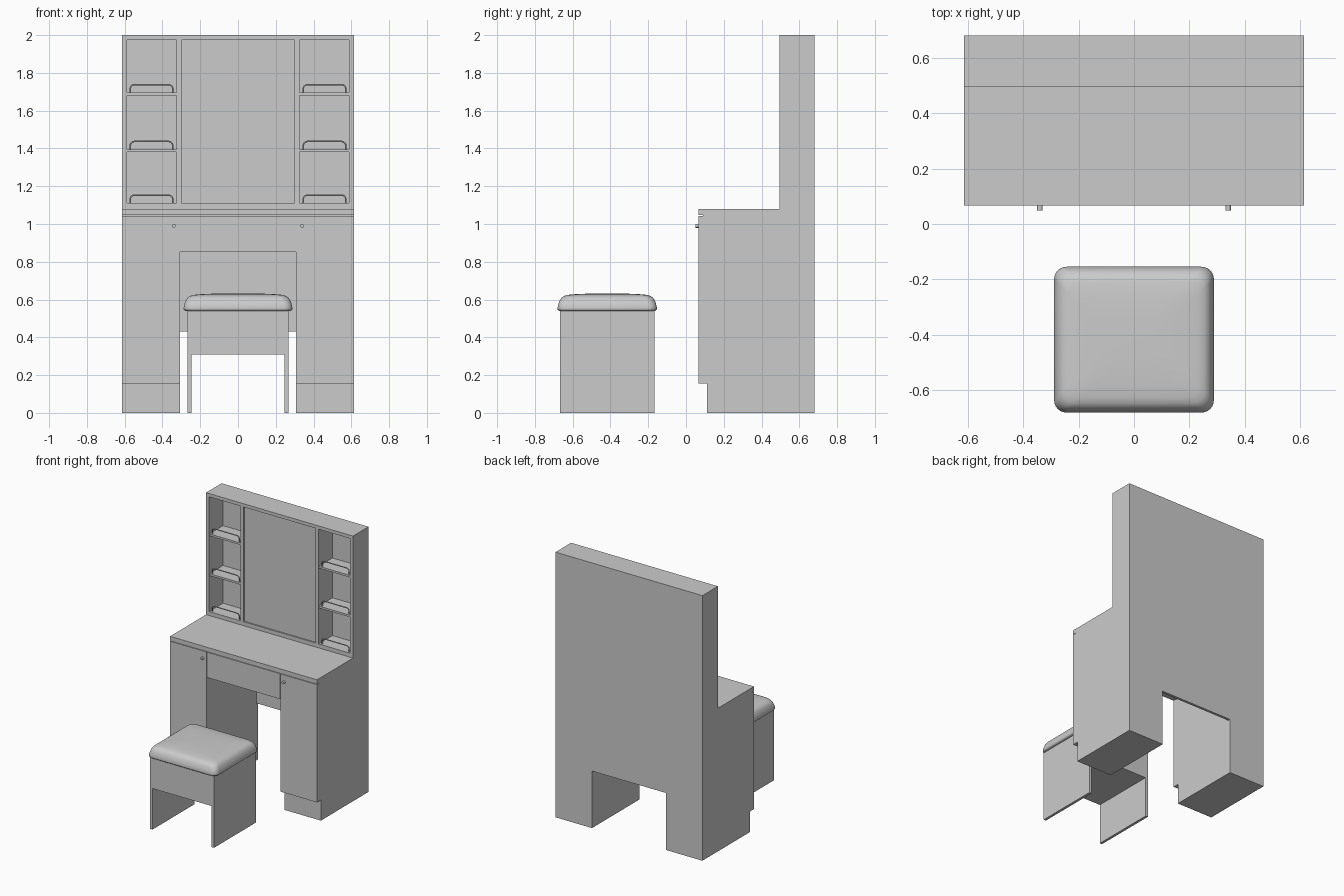
import bpy, bmesh, math
from mathutils import Matrix

if "Cube" in bpy.data.objects:
    bpy.data.objects.remove(bpy.data.objects["Cube"])

grey = bpy.data.materials.new("light grey")
grey.diffuse_color = (0.6, 0.6, 0.6, 1)
grey.use_nodes = True
grey.node_tree.nodes["Principled BSDF"].inputs["Base Color"].default_value = grey.diffuse_color


def add_object(name, bm):
    bmesh.ops.recalc_face_normals(bm, faces=bm.faces)
    me = bpy.data.meshes.new(name)
    bm.to_mesh(me)
    bm.free()
    ob = bpy.data.objects.new(name, me)
    bpy.context.collection.objects.link(ob)
    me.materials.append(grey)
    return ob


def smooth(ob, angle=35):
    bpy.ops.object.select_all(action='DESELECT')
    ob.select_set(True)
    bpy.context.view_layer.objects.active = ob
    bpy.ops.object.shade_smooth_by_angle(angle=math.radians(angle))


def box(name, x0, x1, y0, y1, z0, z1):
    bm = bmesh.new()
    bmesh.ops.create_cube(bm, size=1)
    for v in bm.verts:
        v.co = (x1 if v.co.x > 0 else x0, y1 if v.co.y > 0 else y0,
                z1 if v.co.z > 0 else z0)
    return add_object(name, bm)


def side_box(name, s, x0, x1, *yz):
    a, b = sorted((s * x0, s * x1))
    return box(name, a, b, *yz)


W, FRONT, BACK = 0.613, 0.066, 0.68      # desk half width, front and back
HUTCH = 0.495                            # front of the upper unit
DOOR = FRONT + 0.025                     # back of the door fronts

# Desk: worktop, drawer, back panel
box("worktop", -W, W, FRONT, BACK, 1.047, 1.08)
box("drawer_front", -0.306, 0.306, FRONT, DOOR, 0.852, 1.043)
box("drawer_case", -0.308, 0.308, DOOR, 0.66, 0.852, 1.047)
box("desk_back_panel", -0.308, 0.308, 0.66, BACK, 0.43, 1.047)

for s, side in ((-1, "left"), (1, "right")):
    # Cabinets with set-back plinths, doors and round knobs
    side_box(side + "_cabinet", s, 0.308, W, DOOR, BACK, 0.155, 1.047)
    side_box(side + "_plinth", s, 0.308, W, 0.112, BACK, 0, 0.155)
    side_box(side + "_door", s, 0.308, W, FRONT, DOOR, 0.155, 1.043)
    bm = bmesh.new()
    bmesh.ops.create_cone(bm, cap_ends=True, segments=20, radius1=0.01,
                          radius2=0.01, depth=0.018,
                          matrix=Matrix.Translation((s * 0.339, 0.058, 0.99))
                          @ Matrix.Rotation(math.pi / 2, 4, 'X'))
    smooth(add_object(side + "_knob", bm))

    # Upper unit: outer side, divider, shelves and guard rails
    side_box(side + "_hutch_side", s, 0.587, W, HUTCH, 0.66, 1.11, 1.975)
    side_box(side + "_divider", s, 0.30, 0.326, HUTCH, 0.66, 1.11, 1.975)
    for z in (1.395, 1.695):
        side_box(side + "_shelf", s, 0.326, 0.587, HUTCH + 0.003, 0.66, z - 0.015, z)
    for z in (1.11, 1.395, 1.695):
        r, h, xa, xb = 0.02, 0.042, 0.346, 0.570
        path = [(xa, z)]
        for cx, a0 in ((xa + r, 180), (xb - r, 90)):
            for i in range(6):
                a = math.radians(a0 - 18 * i)
                path.append((cx + r * math.cos(a), z + h - r + r * math.sin(a)))
        path.append((xb, z))
        cu = bpy.data.curves.new(side + "_guard_rail", 'CURVE')
        cu.dimensions = '3D'
        cu.bevel_depth = 0.004
        cu.bevel_resolution = 2
        sp = cu.splines.new('POLY')
        sp.points.add(len(path) - 1)
        for p, (x, pz) in zip(sp.points, path):
            p.co = (s * x, HUTCH + 0.015, pz, 1)
        cu.materials.append(grey)
        ob = bpy.data.objects.new(side + "_guard_rail", cu)
        bpy.context.collection.objects.link(ob)
        bpy.ops.object.select_all(action='DESELECT')
        ob.select_set(True)
        bpy.context.view_layer.objects.active = ob
        bpy.ops.object.convert(target='MESH')
        smooth(bpy.context.view_layer.objects.active, 50)

# Upper unit: top, bottom, back and slightly recessed mirror
box("hutch_top", -W, W, HUTCH, BACK, 1.975, 2.0)
box("hutch_bottom", -W, W, HUTCH, BACK, 1.08, 1.11)
box("hutch_back", -W, W, 0.66, BACK, 1.11, 1.975)
box("mirror", -0.30, 0.30, HUTCH + 0.01, HUTCH + 0.02, 1.11, 1.975)

# Stool: two side panels and a closed seat box
SY0, SY1 = -0.667, -0.168
box("stool_box", -0.247, 0.247, SY0, SY1, 0.31, 0.54)
for s, side in ((-1, "left"), (1, "right")):
    side_box("stool_" + side + "_panel", s, 0.247, 0.267, SY0, SY1, 0, 0.54)

# Cushion: stacked rounded rectangles (inset, height)
levels = [(0.008, 0.54), (0.001, 0.546), (0, 0.555), (0.004, 0.575), (0.011, 0.595),
          (0.02, 0.609), (0.033, 0.619), (0.055, 0.625), (0.1, 0.629), (0.18, 0.632)]
bm = bmesh.new()
rings = []
for inset, z in levels:
    hx, hy, r = 0.288 - inset, 0.263 - inset, 0.045
    ring = []
    for k, (sx, sy) in enumerate(((1, 1), (-1, 1), (-1, -1), (1, -1))):
        for i in range(7):
            a = math.radians(90 * k + 15 * i)
            ring.append(bm.verts.new((sx * (hx - r) + r * math.cos(a),
                                      -0.417 + sy * (hy - r) + r * math.sin(a), z)))
    rings.append(ring)
for a, b in zip(rings, rings[1:]):
    for i in range(len(a)):
        j = (i + 1) % len(a)
        bm.faces.new((a[i], a[j], b[j], b[i]))
bm.faces.new(rings[0])
bm.faces.new(rings[-1])
smooth(add_object("stool_cushion", bm), 50)
